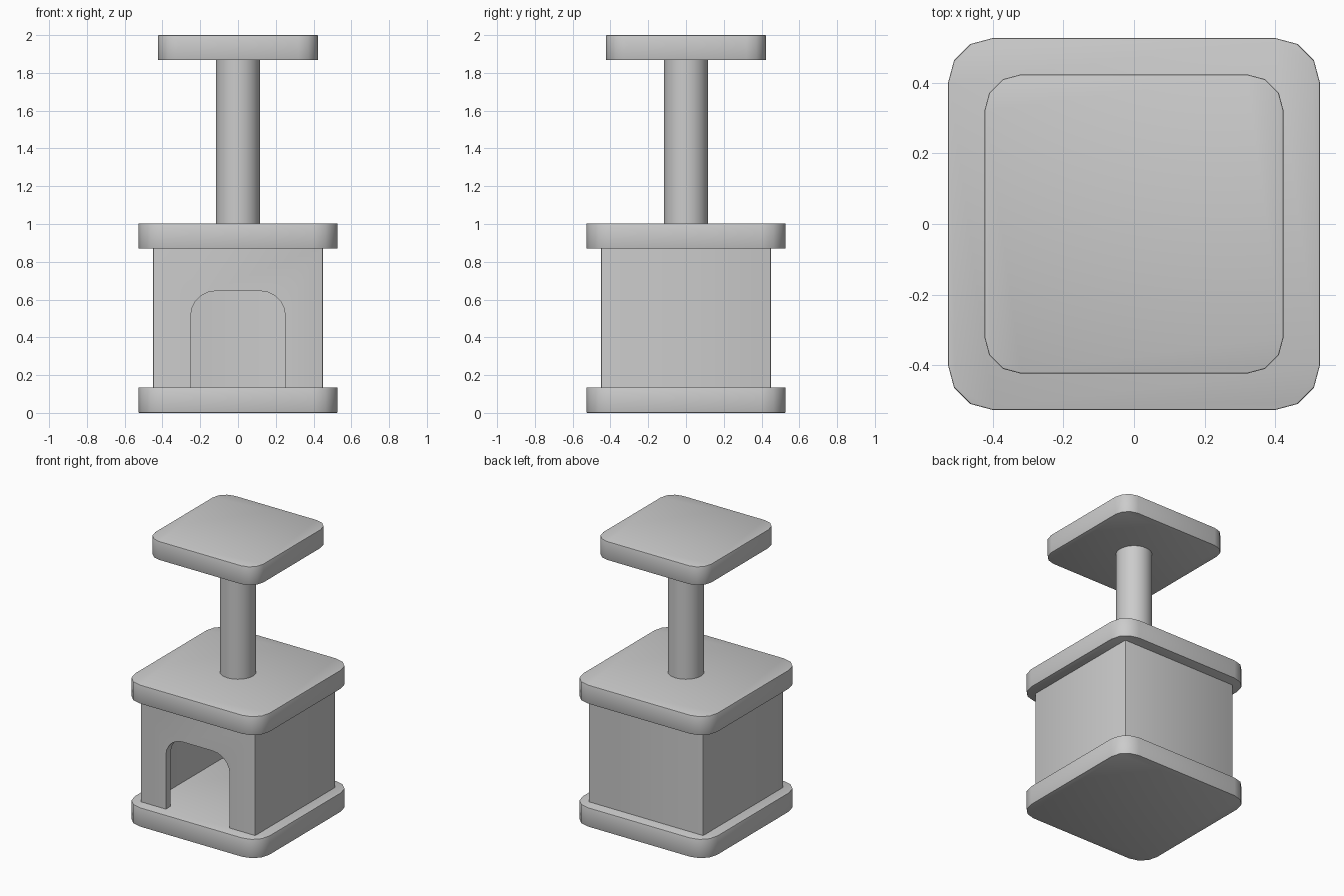
import bpy
import bmesh
from math import sin, cos, pi, radians
from mathutils import Vector

cube = bpy.data.objects.get("Cube")
if cube:
    bpy.data.objects.remove(cube, do_unlink=True)

# Single plain grey
grey = bpy.data.materials.new("soft_grey")
grey.use_nodes = True
colour = (0.6, 0.6, 0.6, 1)
grey.diffuse_color = colour
grey.node_tree.nodes["Principled BSDF"].inputs["Base Color"].default_value = colour


def rounded_outline(half, radius, segments):
    """Square outline with rounded corners, counter-clockwise."""
    inner = half - radius
    points = []
    for corner, (sx, sy) in enumerate([(1, 1), (-1, 1), (-1, -1), (1, -1)]):
        for i in range(segments + 1):
            a = (corner + i / segments) * pi / 2
            points.append((sx * inner + radius * cos(a), sy * inner + radius * sin(a)))
    return points


def prism(name, points, offset):
    """Extrude a closed loop of 3D points along an offset."""
    bm = bmesh.new()
    face = bm.faces.new([bm.verts.new(p) for p in points])
    made = bmesh.ops.extrude_face_region(bm, geom=[face])["geom"]
    verts = [g for g in made if isinstance(g, bmesh.types.BMVert)]
    bmesh.ops.translate(bm, verts=verts, vec=Vector(offset))
    bmesh.ops.recalc_face_normals(bm, faces=bm.faces[:])
    mesh = bpy.data.meshes.new(name)
    bm.to_mesh(mesh)
    bm.free()
    mesh.materials.append(grey)
    obj = bpy.data.objects.new(name, mesh)
    bpy.context.collection.objects.link(obj)
    return obj


def upright(name, outline, bottom, top):
    return prism(name, [(x, y, bottom) for x, y in outline], (0, 0, top - bottom))


def activate(obj):
    bpy.ops.object.select_all(action="DESELECT")
    obj.select_set(True)
    bpy.context.view_layer.objects.active = obj


def finish(obj, bevel=0):
    """Soften the rims and shade smooth across rounded corners."""
    activate(obj)
    if bevel:
        mod = obj.modifiers.new("soft_edges", "BEVEL")
        mod.width = bevel
        mod.segments = 2
        mod.limit_method = "ANGLE"
        mod.angle_limit = radians(50)
        bpy.ops.object.modifier_apply(modifier=mod.name)
    bpy.ops.object.shade_smooth_by_angle(angle=radians(40))


def cut(obj, cutter):
    activate(obj)
    mod = obj.modifiers.new("cut", "BOOLEAN")
    mod.operation = "DIFFERENCE"
    mod.solver = "EXACT"
    mod.object = cutter
    bpy.ops.object.modifier_apply(modifier=mod.name)
    bpy.data.objects.remove(cutter, do_unlink=True)


# Three padded boards
for name, half, radius, bottom, top in [
    ("base_board", 0.527, 0.127, 0, 0.135),
    ("house_roof", 0.527, 0.127, 0.87, 1.003),
    ("top_perch", 0.424, 0.104, 1.868, 2),
]:
    finish(upright(name, rounded_outline(half, radius, 3), bottom, top), 0.004)

# Hollow house walls
walls = upright("house_walls", rounded_outline(0.45, 0.008, 2), 0.13, 0.875)
cut(walls, upright("cavity_cutter", rounded_outline(0.395, 0.008, 2), 0, 1))

# Arched doorway through the front wall
door_half, door_top, arch = 0.25, 0.645, 0.13
right = [(door_half, 0.05)]
for i in range(6):
    a = i / 5 * pi / 2
    right.append((door_half - arch + arch * cos(a), door_top - arch + arch * sin(a)))
door = right + [(-x, z) for x, z in reversed(right)]
cut(walls, prism("door_cutter", [(x, -0.6, z) for x, z in door], (0, 0.4, 0)))
finish(walls)

# Scratching post
circle = [(0.117 * cos(i * pi / 16), 0.117 * sin(i * pi / 16)) for i in range(32)]
finish(upright("post", circle, 0.99, 1.88))
